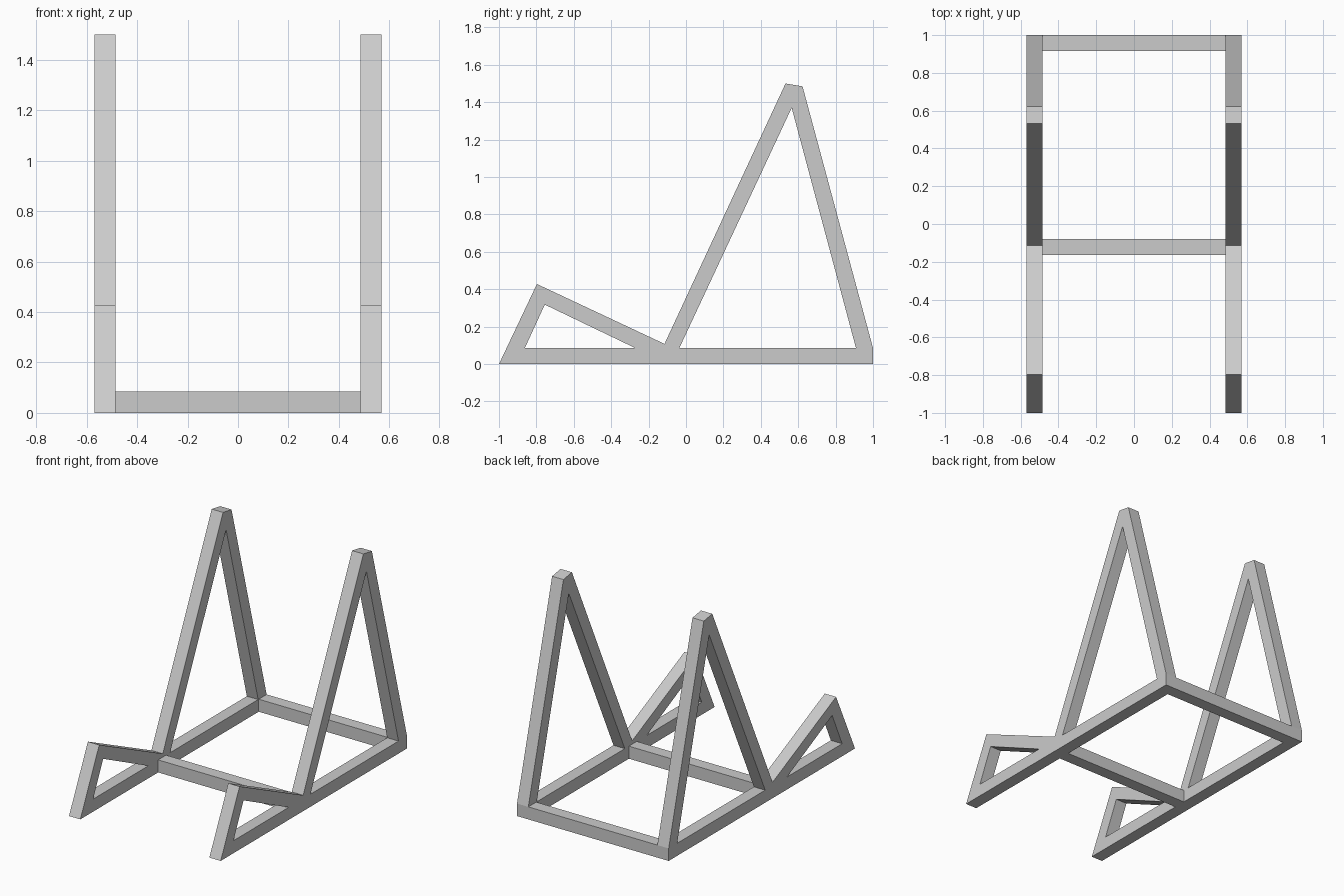
import bpy
import bmesh
from mathutils import Vector

cube = bpy.data.objects.get("Cube")
if cube:
    bpy.data.objects.remove(cube, do_unlink=True)

# Single plain grey finish
grey = bpy.data.materials.new("plain_grey")
grey.use_nodes = True
colour = (0.6, 0.6, 0.6, 1)
grey.diffuse_color = colour
grey.node_tree.nodes["Principled BSDF"].inputs["Base Color"].default_value = colour

BAR = 0.085       # bar thickness
OUTER = 0.57      # half width of the stand
INNER = OUTER - BAR


def add_object(name, bm):
    bmesh.ops.recalc_face_normals(bm, faces=bm.faces)
    mesh = bpy.data.meshes.new(name)
    bm.to_mesh(mesh)
    bm.free()
    mesh.materials.append(grey)
    obj = bpy.data.objects.new(name, mesh)
    bpy.context.collection.objects.link(obj)
    return obj


def side_frame(name, x, loops):
    """Fill a (y, z) outline with openings and extrude it along x."""
    bm = bmesh.new()
    edges = []
    for loop in loops:
        verts = [bm.verts.new((x, y, z)) for y, z in loop]
        edges += [bm.edges.new((verts[i - 1], verts[i])) for i in range(len(verts))]
    bmesh.ops.triangle_fill(bm, edges=edges, use_beauty=True, normal=Vector((1, 0, 0)))
    result = bmesh.ops.extrude_face_region(bm, geom=bm.faces[:], use_keep_orig=True)
    moved = [v for v in result["geom"] if isinstance(v, bmesh.types.BMVert)]
    bmesh.ops.translate(bm, verts=moved, vec=(BAR, 0, 0))
    bmesh.ops.dissolve_limit(bm, angle_limit=0.01, verts=bm.verts, edges=bm.edges)
    return add_object(name, bm)


def cross_bar(name, y):
    bm = bmesh.new()
    bmesh.ops.create_cube(bm, size=1)
    bmesh.ops.scale(bm, vec=(2 * INNER, BAR, BAR), verts=bm.verts)
    bmesh.ops.translate(bm, vec=(0, y, BAR / 2), verts=bm.verts)
    return add_object(name, bm)


# Side frames: tall rear triangle and small front rest on one base rail
outline = [(-1, 0), (1, 0), (1, 0.085), (0.623, 1.485), (0.532, 1.5),
           (-0.115, 0.108), (-0.797, 0.428)]
tall_opening = [(-0.036, BAR), (0.909, BAR), (0.565, 1.37)]
rest_opening = [(-0.862, BAR), (-0.27, BAR), (-0.755, 0.318)]
for name, x in (("left_side_frame", INNER), ("right_side_frame", -OUTER)):
    side_frame(name, x, [outline, tall_opening, rest_opening])

# Bars joining the two frames
cross_bar("rear_cross_bar", 1 - BAR / 2)
cross_bar("middle_cross_bar", -0.122)
